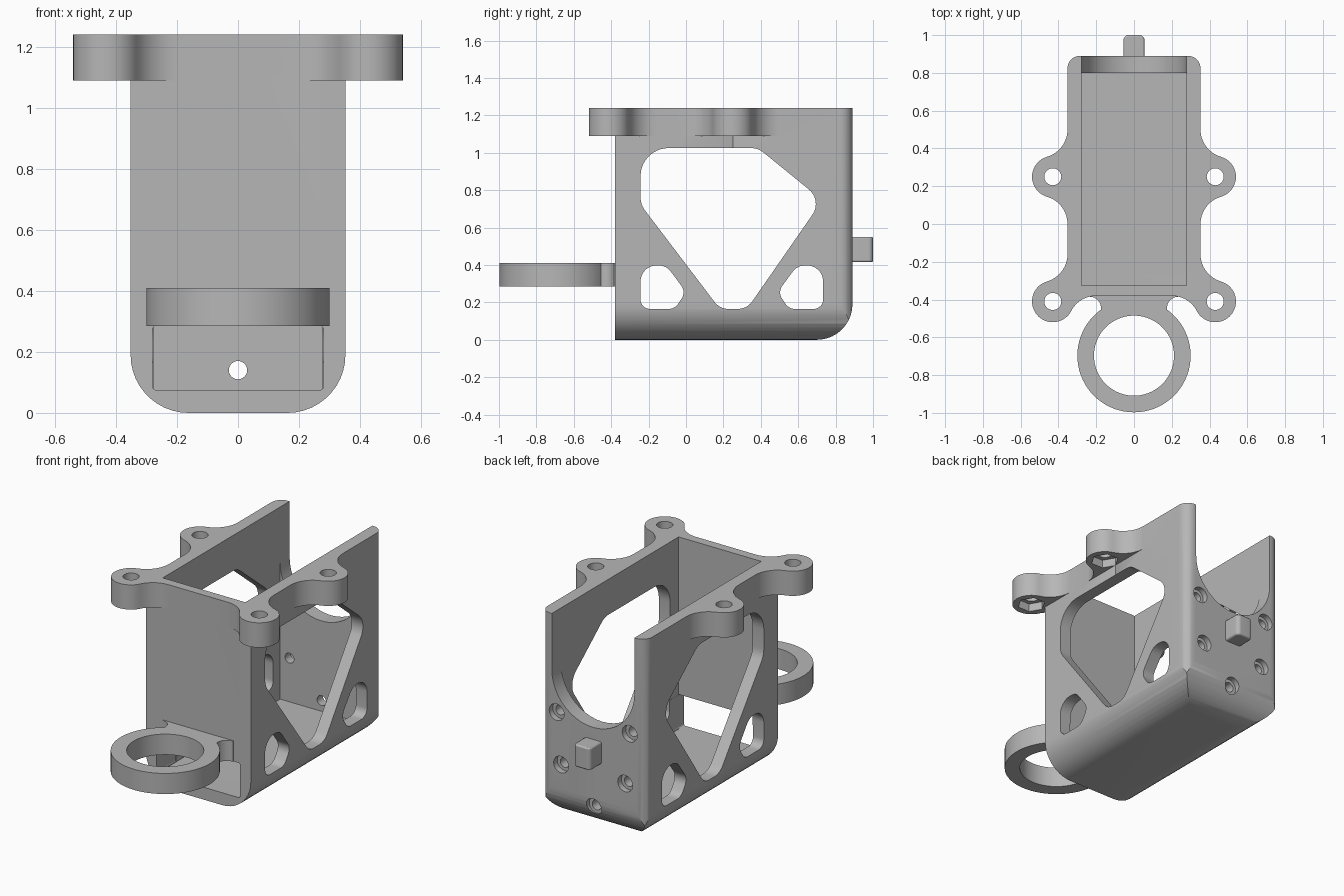
import bpy, bmesh, math
from mathutils import Vector

if "Cube" in bpy.data.objects:
    bpy.data.objects.remove(bpy.data.objects["Cube"])

grey = bpy.data.materials.new("plain_grey")
grey.use_nodes = True
colour = (0.47, 0.47, 0.47, 1)
grey.diffuse_color = colour
grey.node_tree.nodes["Principled BSDF"].inputs["Base Color"].default_value = colour


def arc(cx, cy, r, start, end):
    """Points along an arc, angles in degrees."""
    n = max(3, int(abs(end - start) / 8))
    angles = [math.radians(start + (end - start) * i / n) for i in range(n + 1)]
    return [(cx + r * math.cos(a), cy + r * math.sin(a)) for a in angles]


def circle(cx, cy, r, n=48):
    return [(cx + r * math.cos(math.tau * i / n), cy + r * math.sin(math.tau * i / n))
            for i in range(n)]


def rounded(corners):
    """Polygon from (a, b, radius) corners, each filleted by its radius."""
    points = []
    for i, (a, b, r) in enumerate(corners):
        p = Vector((a, b))
        if r == 0:
            points.append((a, b))
            continue
        u = (Vector(corners[i - 1][:2]) - p).normalized()
        v = (Vector(corners[(i + 1) % len(corners)][:2]) - p).normalized()
        half = u.angle(v) / 2
        centre = p + (u + v).normalized() * r / math.sin(half)
        s = p + u * r / math.tan(half) - centre
        e = p + v * r / math.tan(half) - centre
        turn = math.atan2(s.x * e.y - s.y * e.x, s.dot(e))
        start = math.degrees(math.atan2(s.y, s.x))
        points += arc(centre.x, centre.y, r, start, start + math.degrees(turn))
    return points


def prism(name, points, axis, low, high):
    """Extrude a 2D outline along an axis."""
    place = {"x": lambda a, b, t: (t, a, b),
             "y": lambda a, b, t: (a, t, b),
             "z": lambda a, b, t: (a, b, t)}[axis]
    bm = bmesh.new()
    base = bm.faces.new([bm.verts.new(place(a, b, low)) for a, b in points])
    top = bmesh.ops.extrude_face_region(bm, geom=[base])["geom"]
    shift = Vector(place(0, 0, high - low))
    bmesh.ops.translate(bm, vec=shift, verts=[g for g in top if isinstance(g, bmesh.types.BMVert)])
    bmesh.ops.remove_doubles(bm, verts=bm.verts, dist=0.0002)
    bmesh.ops.recalc_face_normals(bm, faces=bm.faces)
    mesh = bpy.data.meshes.new(name)
    bm.to_mesh(mesh)
    bm.free()
    mesh.materials.append(grey)
    obj = bpy.data.objects.new(name, mesh)
    bpy.context.collection.objects.link(obj)
    return obj


def activate(obj):
    bpy.ops.object.select_all(action="DESELECT")
    obj.select_set(True)
    bpy.context.view_layer.objects.active = obj


def combine(target, tool, operation):
    """Apply a boolean and discard the tool."""
    mod = target.modifiers.new(operation, "BOOLEAN")
    mod.object, mod.operation, mod.solver = tool, operation, "EXACT"
    activate(target)
    bpy.ops.object.modifier_apply(modifier=mod.name)
    bpy.data.objects.remove(tool)


def cut(target, points, axis, low, high):
    combine(target, prism("cutter", points, axis, low, high), "DIFFERENCE")


def box(a0, a1, b0, b1, r=0):
    return rounded([(a0, b0, r), (a1, b0, r), (a1, b1, r), (a0, b1, r)])


# Housing: three rounded profiles intersected
W, FRONT, BACK, TOP = 0.352, -0.38, 0.89, 1.24
housing = prism("housing", rounded([(-W, 0, 0.19), (W, 0, 0.19), (W, TOP, 0), (-W, TOP, 0)]),
                "y", FRONT, BACK)
side = rounded([(FRONT, -0.0, 0), (BACK, 0, 0.19), (BACK, TOP + 0.1, 0), (FRONT, TOP + 0.1, 0)])
plan = rounded([(-W, FRONT, 0), (W, FRONT, 0), (W, BACK, 0.065), (-W, BACK, 0.065)])
combine(housing, prism("side_profile", side, "x", -0.5, 0.5), "INTERSECT")
combine(housing, prism("plan_profile", plan, "z", -0.1, TOP + 0.1), "INTERSECT")

# Mounting ears: one outline of rounded lobes and fillets, mirrored
EX, EY1, EY2, ER, FR = 0.43, -0.41, 0.25, 0.11, 0.15
half = (arc(0.2, FRONT - FR, FR, 90, 27.6)
        + arc(EX, EY1, ER, 207.6, 434.4)
        + arc(W + FR, EY1 + 0.25, FR, 254.4, 180)
        + arc(W + FR, EY2 - 0.25, FR, 180, 105.6)
        + arc(EX, EY2, ER, -74.4, 74.4)
        + arc(W + FR, EY2 + 0.25, FR, 254.4, 180))
outline = half + [(-x, y) for x, y in reversed(half)]
combine(housing, prism("ears", outline, "z", 1.09, TOP), "UNION")

# Open-topped cavity and front slot
cut(housing, box(-0.277, 0.277, -0.325, 0.80), "z", 0.075, 1.5)
cut(housing, box(-0.28, 0.28, 0.075, 0.285, 0.012), "y", -0.6, -0.2)

# U-shaped opening in the back wall
cut(housing, arc(0, 0.9, 0.277, 180, 360) + [(0.277, 1.5), (-0.277, 1.5)], "y", 0.7, 1.1)

# Side windows: one large polygon and two small rounded ones
cut(housing, rounded([(-0.243, 1.025, 0.15), (-0.243, 0.723, 0.11), (0.181, 0.165, 0.09),
                      (0.326, 0.165, 0.09), (0.729, 0.745, 0.1), (0.385, 1.025, 0.1)]),
    "x", -0.6, 0.6)
small = rounded([(-0.243, 0.165, 0.05), (-0.243, 0.397, 0.085), (-0.105, 0.397, 0.08),
                 (0, 0.255, 0.06), (-0.06, 0.165, 0.06)])
for window in (small, [(0.49 - a, b) for a, b in small]):
    cut(housing, window, "x", -0.6, 0.6)

# Bolt holes with nut pockets under each ear
for sx in (-1, 1):
    for y in (EY1, EY2):
        cut(housing, circle(sx * EX, y, 0.045, 32), "z", 1.0, 1.4)
        cut(housing, circle(sx * EX, y, 0.08, 6), "z", 1.0, 1.14)

# Counterbored screw holes in the back wall
for x, z in [(0, 0.14), (-0.215, 0.34), (0.215, 0.34), (-0.245, 0.65), (0.245, 0.65)]:
    cut(housing, circle(x, z, 0.03, 24), "y", 0.7, 1.0)
    cut(housing, circle(x, z, 0.05, 24), "y", 0.855, 1.0)

# Front ring with a filleted neck
ring = prism("front_ring", circle(0, -0.697, 0.3, 72), "z", 0.285, 0.41)
neck = arc(0.235, -0.445, 0.06, 240, 90) + [(0.235, -0.37)]
neck = [(0.17, -0.55)] + neck
combine(ring, prism("neck", neck + [(-x, y) for x, y in reversed(neck)], "z", 0.285, 0.41), "UNION")
cut(ring, circle(0, -0.697, 0.212, 72), "z", 0.1, 0.6)

# Back tab
tab = prism("back_tab", box(-0.055, 0.055, 0.86, 1.0, 0.025), "z", 0.415, 0.55)
bevel = tab.modifiers.new("soft_edges", "BEVEL")
bevel.width, bevel.segments = 0.008, 2

for obj in (housing, ring, tab):
    activate(obj)
    bpy.ops.object.shade_smooth_by_angle(angle=math.radians(30))
